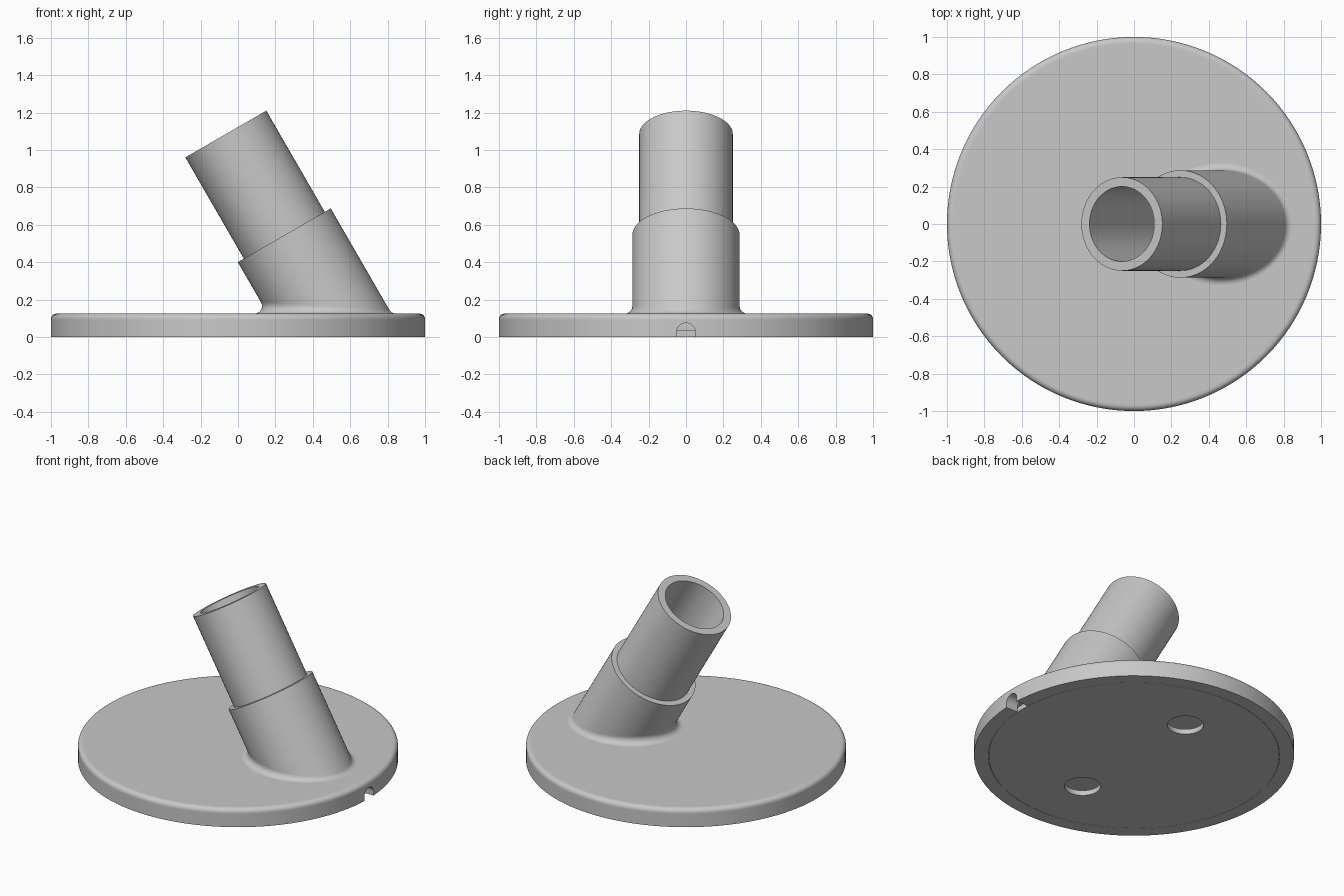
import bpy, bmesh, math
from mathutils import Vector

if "Cube" in bpy.data.objects:
    bpy.data.objects.remove(bpy.data.objects["Cube"])

N = 128
TOP = 0.125                      # top of the base plate
TILT = math.radians(30)
AXIS = Vector((-math.sin(TILT), 0, math.cos(TILT)))
SIDE = Vector((math.cos(TILT), 0, math.sin(TILT)))
BACK = Vector((0, 1, 0))
MOUTH = Vector((-0.065, 0, 1.085))   # centre of the tube's open end

grey = bpy.data.materials.new("grey")
grey.diffuse_color = (0.58, 0.58, 0.58, 1)
grey.use_nodes = True
grey.node_tree.nodes["Principled BSDF"].inputs["Base Color"].default_value = grey.diffuse_color


def loft(name, rings, caps=True, closed=False):
    """Join equal-length rings of points into a skin."""
    bm = bmesh.new()
    rows = [[bm.verts.new(p) for p in ring] for ring in rings]
    n = len(rows[0])
    pairs = list(zip(rows, rows[1:]))
    if closed:
        pairs.append((rows[-1], rows[0]))
    for a, b in pairs:
        for i in range(n):
            j = (i + 1) % n
            bm.faces.new((a[i], a[j], b[j], b[i]))
    if caps:
        bm.faces.new(rows[0][::-1])
        bm.faces.new(rows[-1])
    bmesh.ops.recalc_face_normals(bm, faces=bm.faces)
    mesh = bpy.data.meshes.new(name)
    bm.to_mesh(mesh)
    bm.free()
    mesh.materials.append(grey)
    ob = bpy.data.objects.new(name, mesh)
    bpy.context.collection.objects.link(ob)
    return ob


def circle(r, z, x=0, y=0):
    return [Vector((x + r * math.cos(2 * math.pi * i / N),
                    y + r * math.sin(2 * math.pi * i / N), z)) for i in range(N)]


def radial(i):
    a = 2 * math.pi * i / N
    return SIDE * math.cos(a) + BACK * math.sin(a)


def square_ring(r, t):
    """Ring square to the tilted axis, t below the mouth."""
    return [MOUTH - AXIS * t + radial(i) * r for i in range(N)]


def level_ring(r, z):
    """Tilted cylinder cut by a level plane."""
    ring = []
    for i in range(N):
        p = MOUTH + radial(i) * r
        ring.append(p + AXIS * ((z - p.z) / AXIS.z))
    return ring


def activate(ob):
    bpy.ops.object.select_all(action='DESELECT')
    ob.select_set(True)
    bpy.context.view_layer.objects.active = ob


def cut(ob, cutter):
    mod = ob.modifiers.new("cut", 'BOOLEAN')
    mod.operation = 'DIFFERENCE'
    mod.solver = 'EXACT'
    mod.object = cutter
    activate(ob)
    bpy.ops.object.modifier_apply(modifier=mod.name)
    bpy.data.objects.remove(cutter)


# Base plate: hollow underneath, rounded upper rim
F = 0.03
profile = [(0.91, 0.08), (0.91, 0), (1, 0), (1, TOP - F - 0.005)]
for k in range(7):
    a = math.pi / 2 * k / 6
    profile.append((1 - F + F * math.cos(a), TOP - F + F * math.sin(a)))
profile.append((0.96, TOP))
base = loft("base_plate", [circle(r, z) for r, z in profile])

# Cable passage from the tube into the hollow base
cut(base, loft("passage_cutter", [level_ring(0.2, 0.05), level_ring(0.2, 0.2)]))

# Arched cable notch in the rim
arch = [(-0.05, -0.02), (0.05, -0.02)]
arch += [(0.05 * math.cos(math.pi * k / 16), 0.025 + 0.05 * math.sin(math.pi * k / 16))
         for k in range(17)]
cut(base, loft("notch_cutter", [[Vector((x, y, z)) for y, z in arch] for x in (0.85, 1.1)]))

# Bottom cover with two round holes
cover = loft("bottom_cover", [circle(0.908, 0), circle(0.908, 0.035)])
for y in (-0.5, 0.5):
    cut(cover, loft("hole_cutter", [circle(0.113, -0.05, 0, y), circle(0.113, 0.1, 0, y)]))

# Collar: rolling fillet onto the plate, straight wall, flat top lip
R, FR, STEPS = 0.287, 0.04, 8
centres = level_ring(R + FR, TOP + FR)
rings = [[] for _ in range(STEPS + 1)]
for i, c in enumerate(centres):
    down, inward = Vector((0, 0, -1)), -radial(i)
    angle = down.angle(inward)
    for k in range(STEPS + 1):
        s = k / STEPS
        d = (down * math.sin((1 - s) * angle) + inward * math.sin(s * angle)) / math.sin(angle)
        rings[k].append(c + d * FR)
rings.append([p + AXIS * 0.006 for p in rings[-1]])
rings += [square_ring(R, 0.625), square_ring(0.25, 0.625)]
collar = loft("collar", rings, caps=False)

# Hollow tube
tube = loft("tube", [level_ring(0.25, TOP), square_ring(0.25, 0),
                     square_ring(0.2, 0), level_ring(0.2, TOP)], caps=False, closed=True)

for ob in (base, cover, collar, tube):
    activate(ob)
    bpy.ops.object.shade_smooth_by_angle(angle=math.radians(30))
